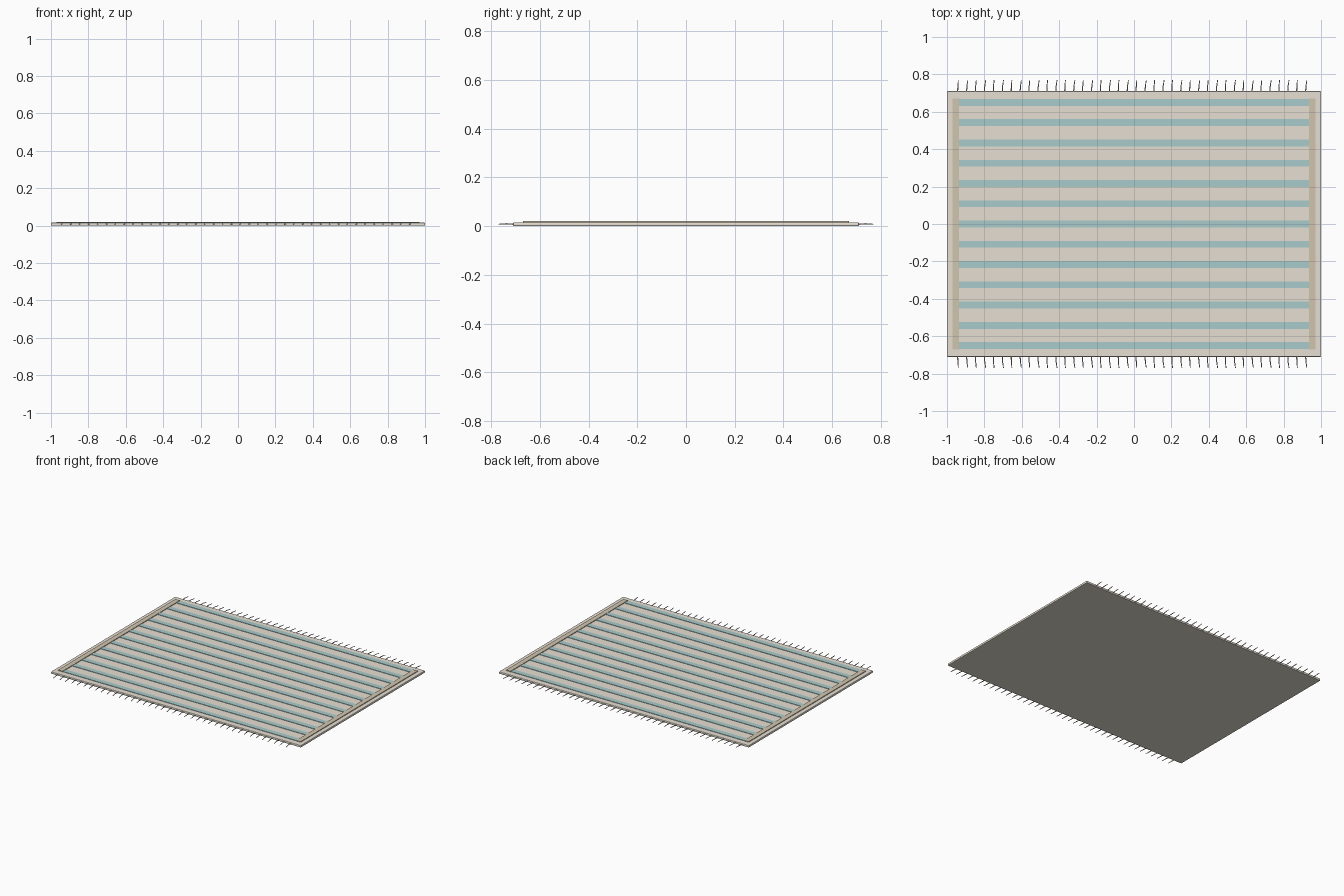
import bpy, bmesh
from mathutils import Vector

if "Cube" in bpy.data.objects:
    bpy.data.objects.remove(bpy.data.objects["Cube"])


def material(name, rgb):
    m = bpy.data.materials.new(name)
    m.diffuse_color = (*rgb, 1)
    m.use_nodes = True
    m.node_tree.nodes["Principled BSDF"].inputs["Base Color"].default_value = m.diffuse_color
    return m


CREAM = material("cream", (0.80, 0.74, 0.65))
TEAL = material("teal", (0.40, 0.60, 0.60))
TAN = material("tan", (0.64, 0.56, 0.43))


def finish(name, bm, mat):
    me = bpy.data.meshes.new(name)
    bm.to_mesh(me)
    bm.free()
    me.materials.append(mat)
    ob = bpy.data.objects.new(name, me)
    bpy.context.collection.objects.link(ob)
    return ob


def box(name, x, y, z, mat, bevel=0):
    bm = bmesh.new()
    bmesh.ops.create_cube(bm, size=1)
    for v in bm.verts:
        for i, (lo, hi) in enumerate((x, y, z)):
            v.co[i] = lo if v.co[i] < 0 else hi
    ob = finish(name, bm, mat)
    if bevel:
        mod = ob.modifiers.new("soft_edge", 'BEVEL')
        mod.width, mod.segments = bevel, 2
    return ob


# Woven body
box("rug_body", (-1, 1), (-0.71, 0.71), (0, 0.016), CREAM, 0.004)

# Raised stripes
for i in range(13):
    y = -0.65 + i * 0.65 / 6
    box(f"stripe_{i + 1}", (-0.935, 0.935), (y - 0.0185, y + 0.0185), (0.014, 0.019), TEAL)

# Side bands
for name, s in (("left", -1), ("right", 1)):
    x = sorted((s * 0.935, s * 0.97))
    box(f"{name}_band", x, (-0.67, 0.67), (0.014, 0.021), TAN)

# Fringe: thin, slightly leaning strands on both ends
for name, s in (("front", -1), ("back", 1)):
    bm = bmesh.new()
    for i in range(40):
        x = -0.943 + i * 0.0477
        lean = 0.004 + 0.003 * (i % 2)
        path = [(x, 0.705, 0.008), (x + lean * 0.3, 0.738, 0.010), (x + lean, 0.77, 0.008)]
        rings = []
        for (px, py, pz), r in zip(path, (0.003, 0.0027, 0.002)):
            rings.append([bm.verts.new(Vector((px + dx * r, s * py, pz + dz * r)))
                          for dx, dz in ((1, 0), (0.5, 0.87), (-0.5, 0.87), (-1, 0), (-0.5, -0.87), (0.5, -0.87))])
        for a, b in zip(rings, rings[1:]):
            for k in range(6):
                bm.faces.new((a[k], a[(k + 1) % 6], b[(k + 1) % 6], b[k]))
        bm.faces.new(rings[0])
        bm.faces.new(rings[-1])
    bmesh.ops.recalc_face_normals(bm, faces=bm.faces)
    finish(f"{name}_fringe", bm, CREAM)
